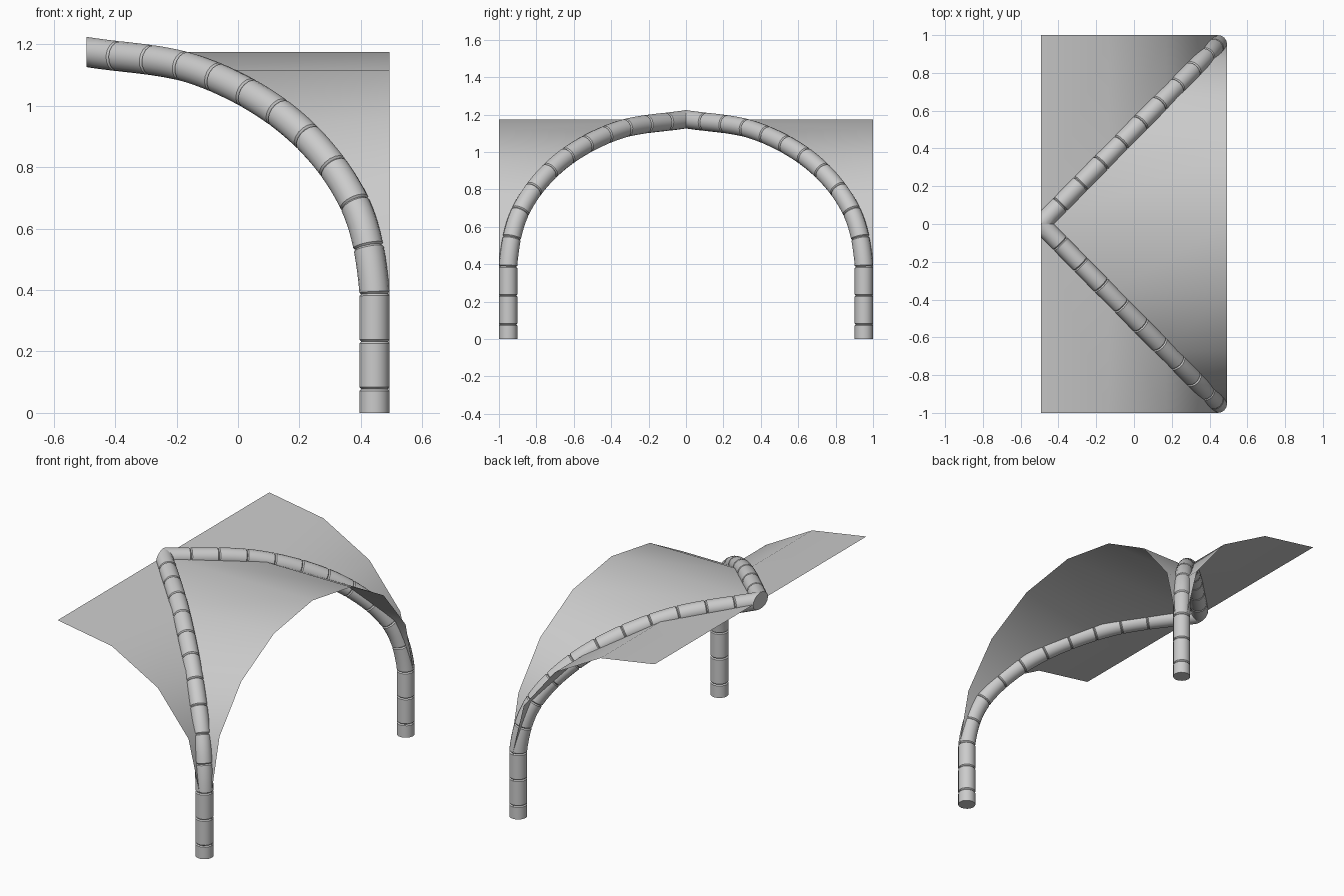
import bpy, bmesh, math
from mathutils import Vector

cube = bpy.data.objects.get("Cube")
if cube:
    bpy.data.objects.remove(cube)

EDGE_X, EDGE_Y = 0.493, 1.0      # outer limits of the bay
SPAN_X, SPAN_Y = 0.937, 0.951    # crown to springing, in plan
SPRING, RISE = 0.40, 0.775       # springing height and rise of the arch
RADIUS, STONE, SIDES = 0.049, 0.155, 16

stone_mat = bpy.data.materials.new("grey stone")
stone_mat.use_nodes = True
GREY = (0.6, 0.6, 0.6, 1)
stone_mat.diffuse_color = GREY
stone_mat.node_tree.nodes["Principled BSDF"].inputs["Base Color"].default_value = GREY


def finish(name, bm):
    mesh = bpy.data.meshes.new(name)
    bm.to_mesh(mesh)
    bm.free()
    obj = bpy.data.objects.new(name, mesh)
    bpy.context.collection.objects.link(obj)
    mesh.materials.append(stone_mat)
    bpy.ops.object.select_all(action='DESELECT')
    obj.select_set(True)
    bpy.context.view_layer.objects.active = obj
    bpy.ops.object.shade_smooth_by_angle(angle=math.radians(32))
    return obj


def strip(name, rows):
    """Skin of quads between pairs of points, facing up."""
    bm = bmesh.new()
    pairs = [[bm.verts.new(p) for p in row] for row in rows]
    for (a, b), (c, d) in zip(pairs, pairs[1:]):
        bm.faces.new((a, b, d, c))
    bm.normal_update()
    if sum(f.normal.z for f in bm.faces) < 0:
        bmesh.ops.reverse_faces(bm, faces=bm.faces)
    return finish(name, bm)


# Arch profile: share of the span, height
arch = [(math.sin(i * math.pi / 8), SPRING + RISE * math.cos(i * math.pi / 8))
        for i in range(5)] + [(1.0, 0.0)]


def on_diagonal(u, z, side):
    return Vector((-EDGE_X + SPAN_X * u, side * SPAN_Y * u, z))


# Vault skins
for side, label in ((-1, "front"), (1, "back")):
    rows = []
    for u, z in arch:
        p = on_diagonal(u, z, side)
        rows.append((p, Vector((p.x, side * EDGE_Y, z))))
    strip(label + "_vault_skin", rows)

cross = [on_diagonal(u, z, -1) for u, z in reversed(arch)]
cross += [on_diagonal(u, z, 1) for u, z in arch[1:]]
strip("middle_vault_skin", [(p, Vector((EDGE_X, p.y, p.z))) for p in cross])


def smooth_path(side):
    """Rounded centre line from the foot up past the crown."""
    pts = [on_diagonal(u, z, side) for u, z in reversed(arch)]
    pts = [2 * pts[0] - pts[1]] + pts + [2 * pts[-1] - pts[-2]]
    path = []
    for a, b, c, d in zip(pts, pts[1:], pts[2:], pts[3:]):
        for k in range(16):
            t = k / 16
            p = 0.5 * (2 * b + (c - a) * t + (2 * a - 5 * b + 4 * c - d) * t * t
                       + (3 * b - 3 * c + d - a) * t ** 3)
            p.x = min(p.x, -EDGE_X + SPAN_X)
            p.y = side * min(abs(p.y), SPAN_Y)
            path.append(p)
    path.append(pts[-2])
    path.append(pts[-2] + (pts[-2] - pts[-3]).normalized() * 0.15)
    return path


def point_at(path, s):
    for a, b in zip(path, path[1:]):
        step = (b - a).length
        if s <= step:
            return a.lerp(b, s / step)
        s -= step
    return path[-1]


# Ribs of short stones with narrow joints, mitred at the crown
def rib(name, side):
    path = smooth_path(side)
    length = sum((b - a).length for a, b in zip(path, path[1:]))
    stations, s = [(0.0, RADIUS)], STONE / 2
    while s < length - 0.02:
        stations += [(s - 0.006, RADIUS), (s, RADIUS - 0.006), (s + 0.006, RADIUS)]
        stations += [(s + STONE * k / 4, RADIUS) for k in (1, 2, 3)]
        s += STONE
    stations = [st for st in stations if st[0] < length - 0.01] + [(length, RADIUS)]

    across = Vector((-side * SPAN_Y, SPAN_X, 0)).normalized()
    bm = bmesh.new()
    rings = []
    for s, r in stations:
        centre = point_at(path, s)
        ahead = point_at(path, min(s + 0.03, length))
        behind = point_at(path, max(s - 0.03, 0))
        along = (ahead - behind).normalized() if s else Vector((0, 0, 1))
        out = along.cross(across).normalized()
        rings.append([bm.verts.new(centre + r * (math.cos(a) * across + math.sin(a) * out))
                      for a in (math.tau * k / SIDES for k in range(SIDES))])
    for lo, hi in zip(rings, rings[1:]):
        for k in range(SIDES):
            n = (k + 1) % SIDES
            bm.faces.new((lo[k], lo[n], hi[n], hi[k]))
    bm.faces.new(rings[0])
    bm.faces.new(rings[-1])
    for normal, where in (((-1, 0, 0), (-EDGE_X, 0, 0)), ((0, -side, 0), (0, 0, 0))):
        cut = bmesh.ops.bisect_plane(bm, geom=bm.verts[:] + bm.edges[:] + bm.faces[:],
                                     plane_co=where, plane_no=normal, clear_outer=True)
        edges = [e for e in cut["geom_cut"] if isinstance(e, bmesh.types.BMEdge)]
        if edges and normal[0]:
            bmesh.ops.holes_fill(bm, edges=edges)
    bmesh.ops.recalc_face_normals(bm, faces=bm.faces)
    finish(name, bm)


rib("front_rib", -1)
rib("back_rib", 1)
